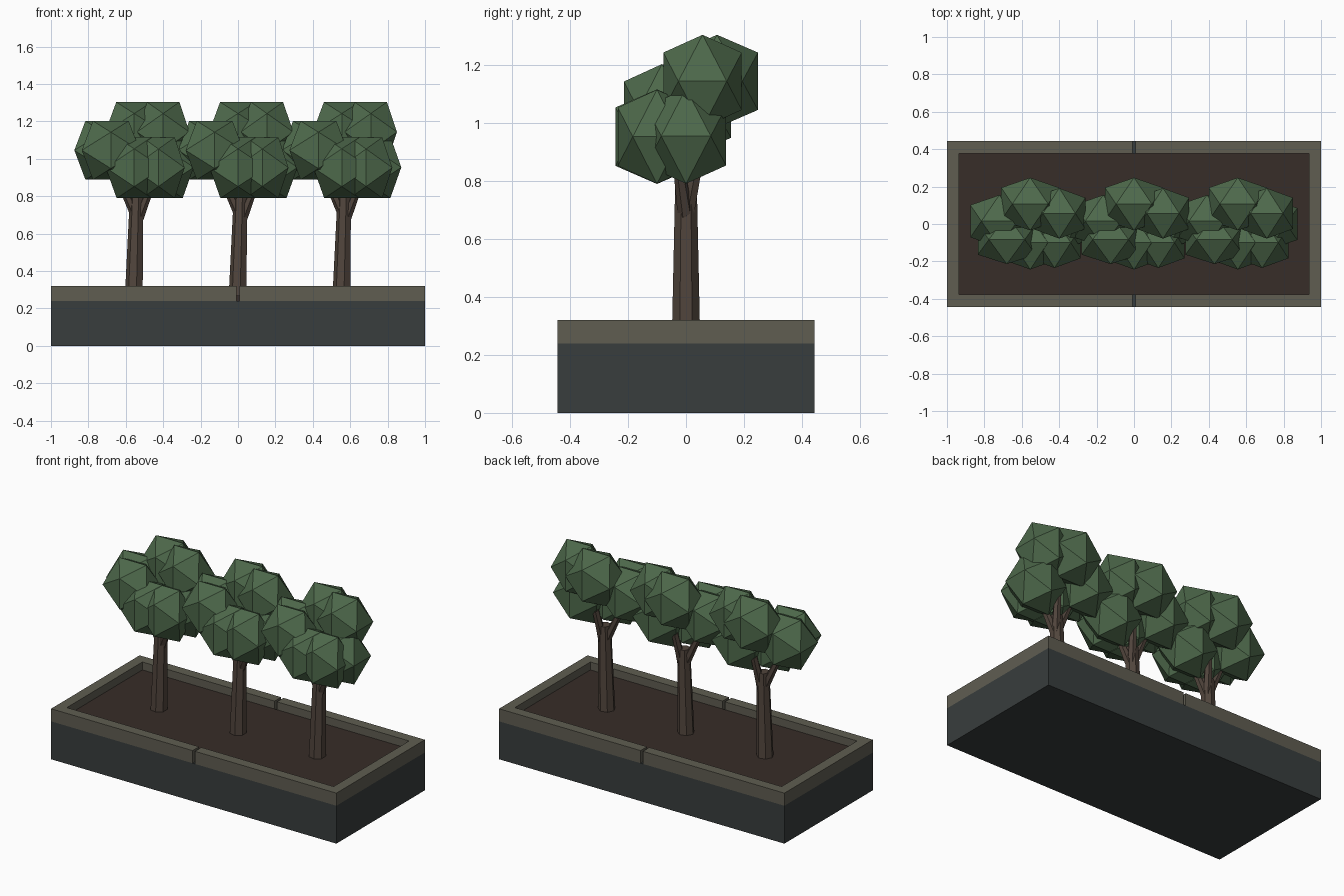
import bpy, bmesh, math
from mathutils import Vector

if "Cube" in bpy.data.objects:
    bpy.data.objects.remove(bpy.data.objects["Cube"])


def material(name, rgb):
    m = bpy.data.materials.new(name)
    m.diffuse_color = (*rgb, 1)
    m.use_nodes = True
    m.node_tree.nodes["Principled BSDF"].inputs["Base Color"].default_value = m.diffuse_color
    return m


SLATE = material("slate", (0.04, 0.047, 0.047))
STONE = material("stone", (0.115, 0.11, 0.083))
SOIL = material("soil", (0.038, 0.026, 0.021))
BARK = material("bark", (0.083, 0.06, 0.046))
LEAF = material("leaf", (0.075, 0.14, 0.07))


def finish(name, bm, mat):
    bmesh.ops.recalc_face_normals(bm, faces=bm.faces)
    me = bpy.data.meshes.new(name)
    bm.to_mesh(me)
    bm.free()
    me.materials.append(mat)
    ob = bpy.data.objects.new(name, me)
    bpy.context.collection.objects.link(ob)
    return ob


def prism(name, outline, z0, z1, mat):
    bm = bmesh.new()
    face = bm.faces.new([bm.verts.new((x, y, z0)) for x, y in outline])
    ext = bmesh.ops.extrude_face_region(bm, geom=[face])
    top = [g for g in ext["geom"] if isinstance(g, bmesh.types.BMVert)]
    bmesh.ops.translate(bm, verts=top, vec=(0, 0, z1 - z0))
    return finish(name, bm, mat)


def rect(x, y):
    return [(-x, -y), (x, -y), (x, y), (-x, y)]


def add_limb(bm, a, b, r0, r1, sides):
    a, b = Vector(a), Vector(b)
    d = b - a
    rot = d.to_track_quat('Z', 'Y').to_matrix().to_4x4()
    rot.translation = (a + b) / 2
    bmesh.ops.create_cone(bm, cap_ends=True, segments=sides, radius1=r0,
                          radius2=r1, depth=d.length, matrix=rot)


def add_clump(bm, centre, half):
    # icosahedron with an edge along x on top, given by half extents
    phi = (1 + math.sqrt(5)) / 2
    pts = []
    for s in (-1, 1):
        for t in (-1 / phi, 1 / phi):
            pts += [(t, 0, s), (0, s, t), (s, t, 0)]
    verts = [bm.verts.new([c + p * h for c, p, h in zip(centre, pt, half)])
             for pt in pts]
    bmesh.ops.convex_hull(bm, input=verts)


# planter body and soil bed
prism("planter_body", rect(1, 0.443), 0, 0.24, SLATE)
prism("soil_bed", rect(0.935, 0.378), 0.24, 0.27, SOIL)

# stone rim: one C-shaped half, mirrored, leaving a narrow joint
g = 0.008
rim = prism("stone_rim", [(g, -0.443), (1, -0.443), (1, 0.443), (g, 0.443),
                          (g, 0.378), (0.935, 0.378), (0.935, -0.378),
                          (g, -0.378)], 0.24, 0.32, STONE)
rim.modifiers.new("mirror", 'MIRROR')

# leaf clumps: centre and half extents, relative to the trunk
CLUMPS = [((0, 0.107, 1.143), (0.155, 0.141, 0.16)),
          ((0.155, 0.057, 1.143), (0.14, 0.135, 0.16)),
          ((-0.125, -0.083, 1.045), (0.155, 0.131, 0.157)),
          ((-0.165, 0.015, 1.045), (0.155, 0.14, 0.157)),
          ((0, -0.1, 0.952), (0.152, 0.143, 0.163)),
          ((0.165, 0, 0.954), (0.153, 0.138, 0.164)),
          ((0.13, -0.1, 0.952), (0.14, 0.135, 0.162))]
BRANCH_TIPS = [(-0.14, -0.02, 1.02), (0.07, 0.09, 1.12), (0.13, -0.04, 0.95)]

for i, x in enumerate((-0.555, 0, 0.555)):
    # trunk with its branches
    bm = bmesh.new()
    add_limb(bm, (0, 0, 0.26), (0.015, 0, 0.8), 0.05, 0.038, 7)
    for tip in BRANCH_TIPS:
        add_limb(bm, (0.02, 0, 0.67), tip, 0.028, 0.014, 6)
    finish(f"trunk_{i + 1}", bm, BARK).location.x = x
    # crown
    bm = bmesh.new()
    for centre, half in CLUMPS:
        add_clump(bm, centre, half)
    finish(f"crown_{i + 1}", bm, LEAF).location.x = x
